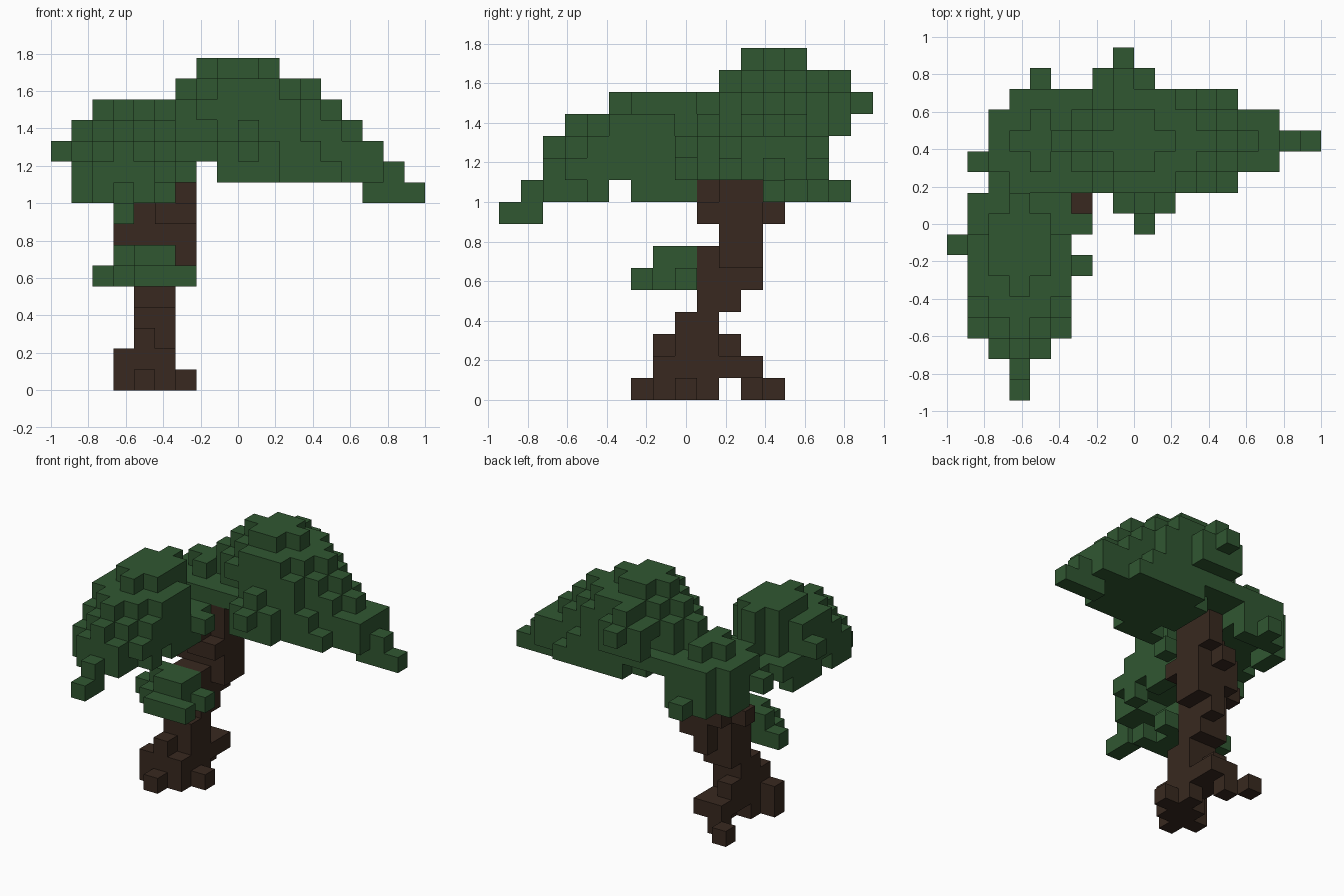
import bpy
import bmesh
from mathutils import Vector

cube = bpy.data.objects.get("Cube")
if cube:
    bpy.data.objects.remove(cube, do_unlink=True)

SIZE = 1 / 9                             # edge of one block
ORIGIN = Vector((-1, -8.5 / 9, 0))       # corner of the block grid


def make_material(name, color):
    mat = bpy.data.materials.new(name)
    mat.use_nodes = True
    mat.diffuse_color = color
    bsdf = mat.node_tree.nodes["Principled BSDF"]
    bsdf.inputs["Base Color"].default_value = color
    bsdf.inputs["Roughness"].default_value = 0.9
    return mat


def box(cells, layers, xs, ys):
    """Fill a solid run of blocks; all ranges are inclusive."""
    for k in range(layers[0], layers[-1] + 1):
        for i in range(xs[0], xs[-1] + 1):
            for j in range(ys[0], ys[-1] + 1):
                cells.add((i, j, k))


def disc(cells, layer, xs, ys, power=1.6):
    """Fill one rounded layer of blocks that fits the given ranges."""
    cx, cy = sum(xs) / 2, sum(ys) / 2
    rx, ry = (xs[1] - xs[0] + 1) / 2, (ys[1] - ys[0] + 1) / 2
    for i in range(xs[0], xs[1] + 1):
        for j in range(ys[0], ys[1] + 1):
            if (abs(i - cx) / rx) ** power + (abs(j - cy) / ry) ** power <= 1:
                cells.add((i, j, layer))


def build(name, cells, filled, mat):
    """Make the outer faces of a set of blocks."""
    bm = bmesh.new()
    for cell in sorted(cells):
        center = ORIGIN + (Vector(cell) + Vector((0.5, 0.5, 0.5))) * SIZE
        for axis in range(3):
            for sign in (-1, 1):
                step = [0, 0, 0]
                step[axis] = sign
                if tuple(c + s for c, s in zip(cell, step)) in filled:
                    continue
                n = Vector(step)
                u = Vector([float(a == (axis + 1) % 3) for a in range(3)])
                v = n.cross(u)
                corners = (-u - v, u - v, u + v, v - u)
                bm.faces.new([bm.verts.new(center + (n + c) * SIZE / 2) for c in corners])
    bmesh.ops.remove_doubles(bm, verts=bm.verts, dist=SIZE / 100)
    mesh = bpy.data.meshes.new(name)
    bm.to_mesh(mesh)
    bm.free()
    mesh.materials.append(mat)
    bpy.context.collection.objects.link(bpy.data.objects.new(name, mesh))


# Trunk: spreading roots, a leaning stem and forked branches
trunk = set()
box(trunk, [0], [4], [6])
box(trunk, [0, 1], [3], [7])
box(trunk, [0, 1], [4, 5], [7, 8])
box(trunk, [0], [6], [8])
box(trunk, [0, 1], [5], [9])
box(trunk, [0], [3], [12])
box(trunk, [0, 1], [4], [11])
box(trunk, [1], [5], [11])
box(trunk, [1], [4, 5], [9, 10])
box(trunk, [2], [4], [7, 10])
box(trunk, [2, 3], [4, 5], [8, 9])
box(trunk, [4, 5], [4, 5], [9, 10])
box(trunk, [5, 6], [5], [9, 11])
box(trunk, [6], [4, 5], [9, 10])
box(trunk, [7], [3, 5], [10])
box(trunk, [7, 8], [4, 5], [10, 11])
box(trunk, [8], [5], [9, 12])
box(trunk, [8], [6], [9])
box(trunk, [9], [5], [9, 11])
box(trunk, [6, 10], [6], [10, 11])
box(trunk, [9, 10], [6], [12])

# Tall crown, sloping down to a long tip on one side
tall = set()
disc(tall, 15, [7, 10], [11, 13])
disc(tall, 14, [6, 12], [10, 14])
disc(tall, 13, [5, 13], [10, 14])
disc(tall, 12, [5, 14], [10, 14])
disc(tall, 11, [7, 14], [10, 14], 2)
disc(tall, 10, [8, 14], [10, 14], 2.6)
box(tall, [10, 11], [15], [11, 13])
box(tall, [10], [16], [12])
box(tall, [9], [15, 17], [12])
box(tall, [12, 13], [7, 9], [15])
box(tall, [14], [8], [15])
box(tall, [13], [8], [16])
box(tall, [10, 11], [8, 10], [9])
box(tall, [12], [9], [9])
box(tall, [11], [9], [8])
box(tall, [11], [6, 8], [10, 14])

# Front crown with a ragged skirt and a hanging tip
front = set()
disc(front, 13, [2, 4], [5, 9])
disc(front, 12, [1, 5], [3, 9])
disc(front, 11, [1, 5], [2, 9])
disc(front, 10, [1, 5], [2, 9], 2.6)
box(front, [10], [1, 5], [9])
box(front, [11], [0], [7])
box(front, [10], [6], [8])
box(front, [9], [2, 4], [2, 3])
box(front, [9], [1], [3, 4])
box(front, [9], [5], [4])
for side in (1, 5):
    box(front, [9], [side], [6, 8])
box(front, [9], [3], [1])
box(front, [8], [3], [0, 1])

# Back crown, lower and smaller
back = set()
disc(back, 12, [3, 5], [11, 13])
disc(back, 11, [2, 6], [10, 14])
box(back, [10], [2, 5], [10, 13])
box(back, [10], [1], [11])
box(back, [9, 10], [3, 5], [14])
box(back, [9], [2], [12, 13])
box(back, [9], [4], [15])

# Small tuft on the stem
tuft = set()
box(tuft, [6], [3, 5], [8])
box(tuft, [6], [4, 5], [7])
box(tuft, [5], [3, 5], [7])
box(tuft, [5], [4, 6], [6])
box(tuft, [5], [2, 6], [8])

bark = make_material("dark_bark", (0.040, 0.022, 0.014, 1))
leaf = make_material("leaf_green", (0.030, 0.095, 0.031, 1))

# The trunk keeps its own blocks; each crown skips blocks already taken
parts = [("trunk", trunk, bark), ("tall_crown", tall, leaf), ("front_crown", front, leaf),
         ("back_crown", back, leaf), ("small_tuft", tuft, leaf)]
filled = set()
for name, cells, mat in parts:
    cells -= filled
    filled |= cells
for name, cells, mat in parts:
    build(name, cells, filled, mat)
